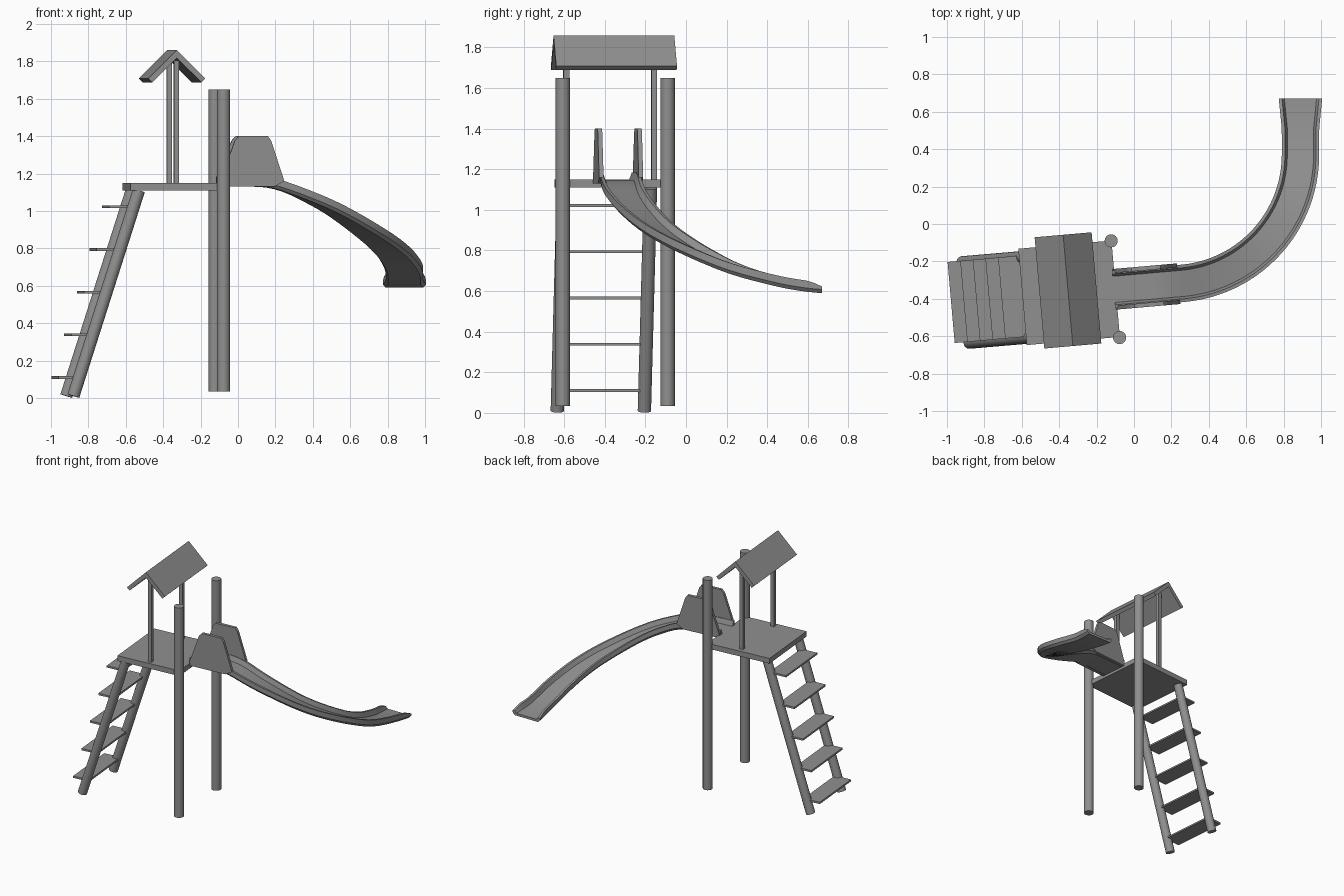
import bpy, bmesh, math
from mathutils import Vector, Matrix

if "Cube" in bpy.data.objects:
    bpy.data.objects.remove(bpy.data.objects["Cube"], do_unlink=True)

grey = bpy.data.materials.new("plain_grey")
grey.use_nodes = True
COLOUR = (0.28, 0.28, 0.28, 1)
grey.diffuse_color = COLOUR
grey.node_tree.nodes["Principled BSDF"].inputs["Base Color"].default_value = COLOUR

TILT = math.radians(5)  # the whole tower is turned slightly
TURN = Matrix.Rotation(TILT, 4, "Z")


def finish(name, bm, smooth=False):
    bmesh.ops.recalc_face_normals(bm, faces=bm.faces)
    mesh = bpy.data.meshes.new(name)
    bm.to_mesh(mesh)
    bm.free()
    mesh.materials.append(grey)
    ob = bpy.data.objects.new(name, mesh)
    bpy.context.collection.objects.link(ob)
    if smooth:
        bpy.ops.object.select_all(action="DESELECT")
        ob.select_set(True)
        bpy.context.view_layer.objects.active = ob
        bpy.ops.object.shade_smooth_by_angle(angle=math.radians(35))
    return ob


def box(name, centre, size):
    bm = bmesh.new()
    bmesh.ops.create_cube(bm, size=1)
    bm.transform(Matrix.Translation(centre) @ TURN @ Matrix.Diagonal((*size, 1)))
    return finish(name, bm)


def pole(name, start, end, radius):
    start, end = Vector(start), Vector(end)
    axis = end - start
    bm = bmesh.new()
    bmesh.ops.create_cone(bm, cap_ends=True, segments=24, radius1=radius,
                          radius2=radius, depth=axis.length)
    spin = axis.to_track_quat("Z", "Y").to_matrix().to_4x4()
    bm.transform(Matrix.Translation((start + end) / 2) @ spin)
    return finish(name, bm, True)


def plate(name, outline, depth, origin):
    """Extrude an upright (along, height) outline across the tower direction."""
    bm = bmesh.new()
    face = bm.faces.new([bm.verts.new((a, -depth / 2, h)) for a, h in outline])
    new = bmesh.ops.extrude_face_region(bm, geom=[face])["geom"]
    bmesh.ops.translate(bm, vec=(0, depth, 0),
                        verts=[v for v in new if isinstance(v, bmesh.types.BMVert)])
    bm.transform(Matrix.Translation(origin) @ TURN)
    return finish(name, bm)


# Platform and the two tall posts
box("platform", (-0.347, -0.368, 1.13), (0.5, 0.517, 0.04))
for side, x, y in (("left", -0.122, -0.09), ("right", -0.077, -0.607)):
    pole(f"{side}_post", (x, y, 0.035), (x, y, 1.65), 0.035)

# Roof and its thin supports
plate("roof", [(0, 1.86), (0.153, 1.708), (0.132, 1.688), (0, 1.818),
               (-0.132, 1.688), (-0.153, 1.708)], 0.597, (-0.353, -0.355, 0))
for side, x, y in (("back", -0.368, -0.157), ("front", -0.33, -0.59)):
    box(f"{side}_roof_support", (x, y, 1.475), (0.028, 0.028, 0.66))

# Ladder rails and steps
for side, x, y in (("back", -0.918, -0.205), ("front", -0.88, -0.634)):
    pole(f"{side}_ladder_rail", (x, y, 0.011), (x + 0.35, y + 0.03, 1.11), 0.033)
for i in range(5):
    box(f"ladder_step_{i + 1}",
        (-0.913 + 0.0675 * i, -0.414 + 0.006 * i, 0.11 + 0.228 * i),
        (0.13, 0.435, 0.014))

# Slide: a trough swept along a straight, a bend and a straight run-out
LEAD, RADIUS, RUNOUT = 0.37, 0.69, 0.3
BEND = RADIUS * (math.pi / 2 - TILT)
TOTAL = LEAD + BEND + RUNOUT
HEIGHTS = [(0, 1.13), (0.27, 1.13), (0.37, 1.10), (0.587, 1.005), (0.852, 0.865),
           (1.056, 0.77), (1.249, 0.685), (1.394, 0.64), (1.55, 0.605), (TOTAL, 0.588)]
CENTRE = Vector((0.2, 0.37))


def height(s):
    for (a, za), (b, zb) in zip(HEIGHTS, HEIGHTS[1:]):
        if s <= b:
            return za + (zb - za) * (s - a) / (b - a)
    return HEIGHTS[-1][1]


def station(s):
    """Centre point and sideways (outer) direction at distance s."""
    turn = min(max(s - LEAD, 0), BEND) / RADIUS
    angle = TILT - math.pi / 2 + turn
    out = Vector((math.cos(angle), math.sin(angle)))
    along = Vector((-out.y, out.x))
    extra = min(s - LEAD, 0) + max(s - LEAD - BEND, 0)
    return CENTRE + out * RADIUS + along * extra, out


def trough(s):
    """Cross-section as (sideways, up) points, flared and lowered at the exit."""
    near_end = max(0, (s - TOTAL + 0.16) / 0.16)
    w = 0.1 + 0.016 * near_end
    rim = 0.055 - 0.022 * max(0, (s - TOTAL + 0.06) / 0.06)
    half = [(w - 0.015, 0), (w, 0.018), (w, rim), (w - 0.017, rim), (w - 0.03, 0.018)]
    return half + [(-a, h) for a, h in reversed(half)]


bm = bmesh.new()
rings = []
STEPS = 44
for i in range(STEPS + 1):
    s = TOTAL * i / STEPS
    # Average the height for an even, flowing descent
    z = sum(height(min(max(s + d, 0), TOTAL)) for d in (-0.05, 0, 0.05)) / 3
    p, out = station(s)
    rings.append([bm.verts.new((*(p + out * a), z + h)) for a, h in trough(s)])
for r, q in zip(rings, rings[1:]):
    for k in range(len(r)):
        n = (k + 1) % len(r)
        bm.faces.new((r[k], r[n], q[n], q[k]))
bm.faces.new(rings[0])
bm.faces.new(rings[-1])
finish("slide", bm, True)

# Guard panels either side of the slide entrance
middle, out = station(LEAD - 0.2)
panel = [(-0.175, 1.13), (0.125, 1.13), (0.178, 1.16), (0.108, 1.375), (0.09, 1.40),
         (-0.066, 1.40), (-0.088, 1.375)]
for side, sign in (("right", 1), ("left", -1)):
    p = middle + out * 0.098 * sign
    plate(f"{side}_guard_panel", panel, 0.022, (p.x, p.y, 0))
